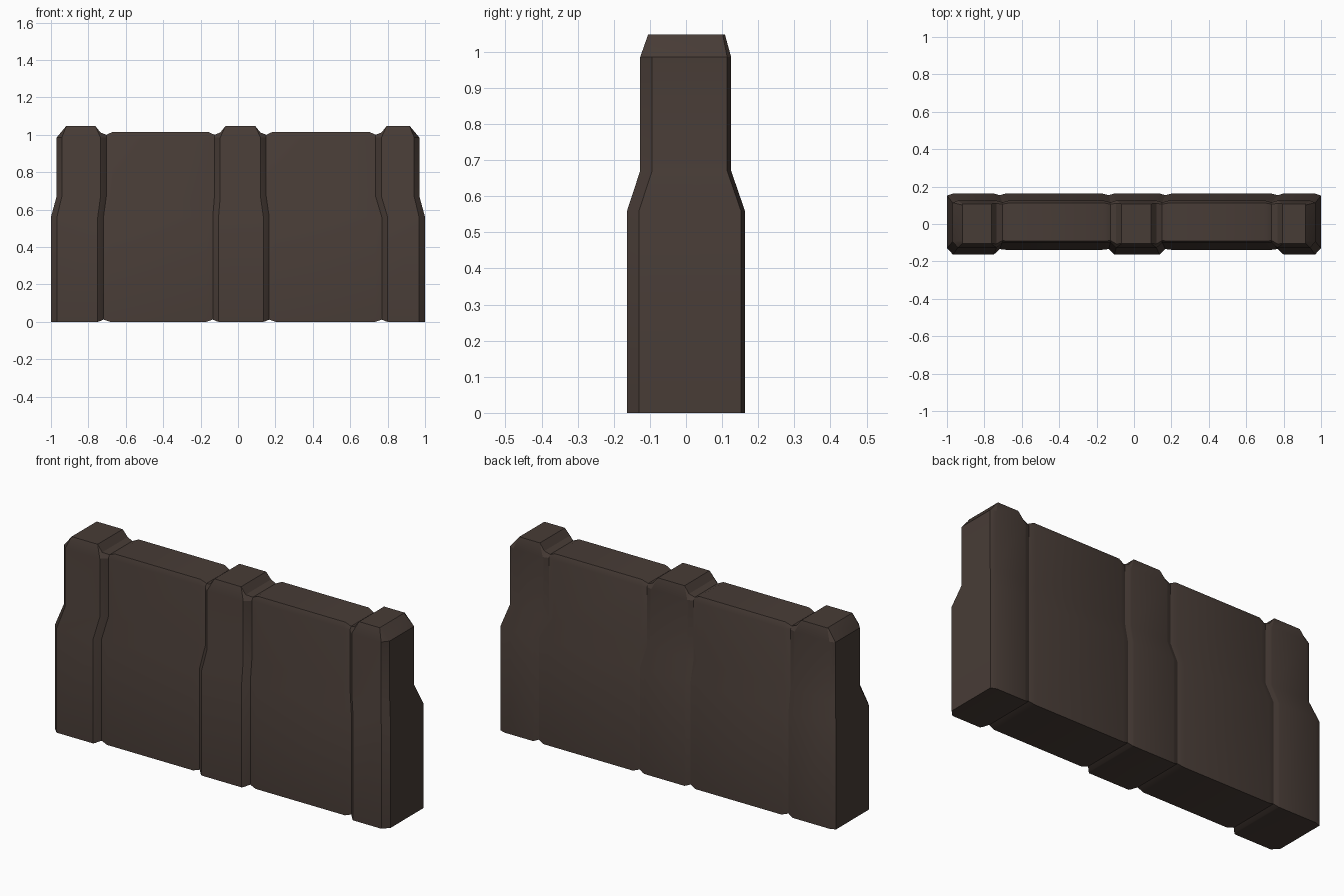
import bpy, bmesh, math

if "Cube" in bpy.data.objects:
    bpy.data.objects.remove(bpy.data.objects["Cube"])

mat = bpy.data.materials.new("dark brown")
mat.diffuse_color = (0.064, 0.045, 0.037, 1)
mat.use_nodes = True
mat.node_tree.nodes["Principled BSDF"].inputs["Base Color"].default_value = mat.diffuse_color


def ring(xl, xu, xt, f, b, zt, ft, bt, zb=0.0):
    """Front and back points of one cross-section, bottom to top."""
    fu, bu = f - 0.036, b - 0.038
    levels = [(xl, f, b, zb), (xl, f, b, 0.56), (xu, fu, bu, 0.67),
              (xu, fu, bu, 0.985), (xt, ft, bt, zt)]
    front = [(x, -fy, z) for x, fy, by, z in levels]
    back = [(x, by, z) for x, fy, by, z in levels]
    return front + back[::-1]


def post_edge(xl, xu, s):
    """Four sections from the post face, through the groove, to the panel.
    s = +1 when the panel lies on the +x side."""
    return [
        ring(xl, xu, xu - s * 0.028, 0.163, 0.163, 1.047, 0.105, 0.108),
        ring(xl + s * 0.008, xu + s * 0.008, xu, 0.157, 0.161, 1.012, 0.106, 0.110, 0.002),
        ring(xl + s * 0.031, xu + s * 0.031, xu + s * 0.031, 0.134, 0.154, 1.0, 0.088, 0.106, 0.012),
        ring(xl + s * 0.066, xu + s * 0.064, xu + s * 0.064, 0.138, 0.163, 1.015, 0.092, 0.112),
    ][::s]


def post_end(s):
    """Chamfered outer end of the wall."""
    return [
        ring(s * 1.0, s * 0.97, s * 0.92, 0.130, 0.152, 1.045, 0.088, 0.102),
        ring(s * 0.968, s * 0.942, s * 0.918, 0.163, 0.163, 1.047, 0.105, 0.108),
    ][::-s]


# Sections along the wall: end post, panel, middle post, panel, end post
rings = (post_end(-1) + post_edge(-0.75, -0.735, 1)
         + post_edge(-0.104, -0.095, -1) + post_edge(0.136, 0.12, 1)
         + post_edge(0.80, 0.767, -1) + post_end(1))

bm = bmesh.new()
loops = [[bm.verts.new(p) for p in r] for r in rings]
n = len(loops[0])
for a, b in zip(loops, loops[1:]):
    for i in range(n):
        j = (i + 1) % n
        bm.faces.new((a[i], b[i], b[j], a[j]))
# End caps, one quad per height band
for lp in (loops[0], loops[-1]):
    for i in range(n // 2 - 1):
        bm.faces.new((lp[i], lp[i + 1], lp[n - 2 - i], lp[n - 1 - i]))
bmesh.ops.recalc_face_normals(bm, faces=bm.faces)

mesh = bpy.data.meshes.new("barrier_wall")
bm.to_mesh(mesh)
bm.free()
wall = bpy.data.objects.new("barrier_wall", mesh)
bpy.context.collection.objects.link(wall)
mesh.materials.append(mat)

bpy.context.view_layer.objects.active = wall
wall.select_set(True)
bpy.ops.object.shade_smooth_by_angle(angle=math.radians(28))
